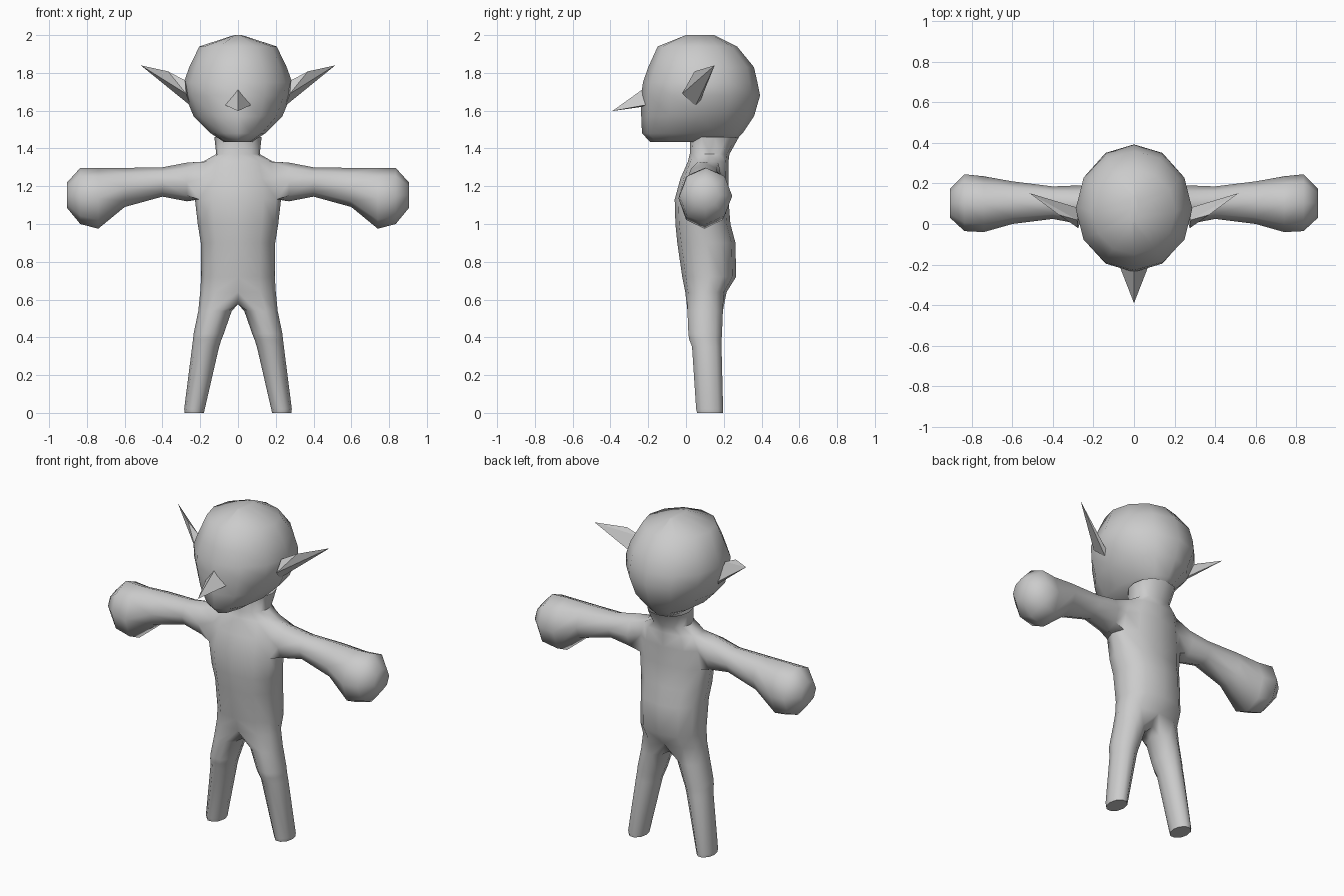
import bpy, bmesh, math

if "Cube" in bpy.data.objects:
    bpy.data.objects.remove(bpy.data.objects["Cube"])

grey = bpy.data.materials.new("grey")
grey.diffuse_color = (0.6, 0.6, 0.6, 1)
grey.use_nodes = True
grey.node_tree.nodes["Principled BSDF"].inputs["Base Color"].default_value = grey.diffuse_color


def finish(bm, name, smooth_angle=None, mirror=False):
    bmesh.ops.recalc_face_normals(bm, faces=bm.faces)
    me = bpy.data.meshes.new(name)
    bm.to_mesh(me)
    bm.free()
    me.materials.append(grey)
    ob = bpy.data.objects.new(name, me)
    bpy.context.collection.objects.link(ob)
    if mirror:
        mod = ob.modifiers.new("mirror", 'MIRROR')
        mod.use_clip = True
        mod.merge_threshold = 0.001
    if smooth_angle:
        bpy.ops.object.select_all(action='DESELECT')
        ob.select_set(True)
        bpy.context.view_layer.objects.active = ob
        bpy.ops.object.shade_smooth_by_angle(angle=math.radians(smooth_angle))
    return ob


def bridge(bm, a, b):
    n = len(a)
    for i in range(n):
        j = (i + 1) % n
        bm.faces.new((a[i], a[j], b[j], b[i]))


def oval(bm, n, start, place):
    """Ring of n vertices; place(sin, cos) gives each position."""
    angles = [math.radians(start + 360 * i / n) for i in range(n)]
    return [bm.verts.new(place(math.sin(a), math.cos(a))) for a in angles]


# Body: one half, mirrored. Torso rows are (z, half width, front y, back y)
torso = [(1.46, .125, .02, .28), (1.37, .115, .02, .23), (1.33, .185, .01, .225),
         (1.24, .215, -.03, .225), (1.13, .228, -.06, .225), (1.0, .213, -.056, .235),
         (.9, .197, -.046, .262), (.72, .195, -.02, .265), (.64, .2, -.004, .215)]
bm = bmesh.new()
grid = []
for z, w, f, b in torso:
    row = []
    for c in range(7):
        a = math.pi * c / 6
        s, k = math.sin(a), math.cos(a)
        x = 0 if c in (0, 6) else w * s ** .75
        row.append(bm.verts.new((x, (f + b) / 2 - (b - f) / 2 * k, z)))
    grid.append(row)
for r in range(len(grid) - 1):
    for c in range(6):
        if not (r in (2, 3) and c in (2, 3)):       # opening for the arm
            bm.faces.new((grid[r][c], grid[r][c + 1], grid[r + 1][c + 1], grid[r + 1][c]))

# Arm and mitten hand grown from the shoulder opening: (x, low z, high z, front y, back y)
arm = [(.27, 1.12, 1.325, 0, .19), (.4, 1.145, 1.3, .025, .185), (.6, 1.09, 1.297, 0, .21),
       (.74, .975, 1.297, -.04, .235), (.835, 1.0, 1.297, -.035, .245),
       (.905, 1.085, 1.22, .03, .175)]
ring = [grid[r][c] for r, c in ((2, 2), (2, 3), (2, 4), (3, 4), (4, 4), (4, 3), (4, 2), (3, 2))]
for x, lo, hi, f, b in arm:
    new = oval(bm, 8, -45, lambda s, k: (x, (f + b) / 2 + (b - f) / 2 * s,
                                         (lo + hi) / 2 + (hi - lo) / 2 * k))
    bridge(bm, ring, new)
    ring = new
bm.faces.new(ring)

# Leg grown from the hip row and crotch: (z, inner x, outer x, front y, back y)
leg = [(.54, .033, .21, .003, .2), (.42, .075, .235, .008, .195), (.39, .087, .238, .012, .193),
       (.35, .1, .243, .028, .192), (.02, .176, .285, .05, .2), (0, .18, .282, .055, .198)]
ring = grid[-1] + [bm.verts.new((0, y, .575)) for y in (.165, .105, .045)]
for z, x0, x1, f, b in leg:
    new = oval(bm, 10, -18, lambda s, k: ((x0 + x1) / 2 + (x1 - x0) / 2 * s,
                                          (f + b) / 2 - (b - f) / 2 * k, z))
    bridge(bm, ring, new)
    ring = new
bm.faces.new(ring)
finish(bm, "body", 60, True)

# Head: (z, half width, front y, back y)
head = [(2.0, .02, 0, .15), (1.94, .205, -.15, .27), (1.83, .258, -.2, .36),
        (1.75, .287, -.228, .378), (1.68, .28, -.237, .392), (1.57, .235, -.237, .36),
        (1.48, .145, -.233, .3), (1.435, .075, -.19, .25)]
bm = bmesh.new()
rings = [oval(bm, 12, 0, lambda s, k: (w * s, (f + b) / 2 - (b - f) / 2 * k, z))
         for z, w, f, b in head]
for a, b in zip(rings, rings[1:]):
    bridge(bm, a, b)
bm.faces.new(rings[0])
bm.faces.new(rings[-1])
finish(bm, "head", 50)


def hull(name, points, mirror=False):
    bm = bmesh.new()
    for p in points:
        bm.verts.new(p)
    bmesh.ops.convex_hull(bm, input=bm.verts[:])
    finish(bm, name, None, mirror)


# Pointed nose and ears
hull("nose", [(0, -.22, 1.72), (.08, -.185, 1.635), (-.08, -.185, 1.635),
              (0, -.2, 1.625), (0, -.39, 1.598)])
hull("ears", [(.25, .05, 1.625), (.275, -.02, 1.69), (.28, .02, 1.76), (.26, .075, 1.65),
              (.37, .045, 1.808), (.515, .152, 1.84)], True)
